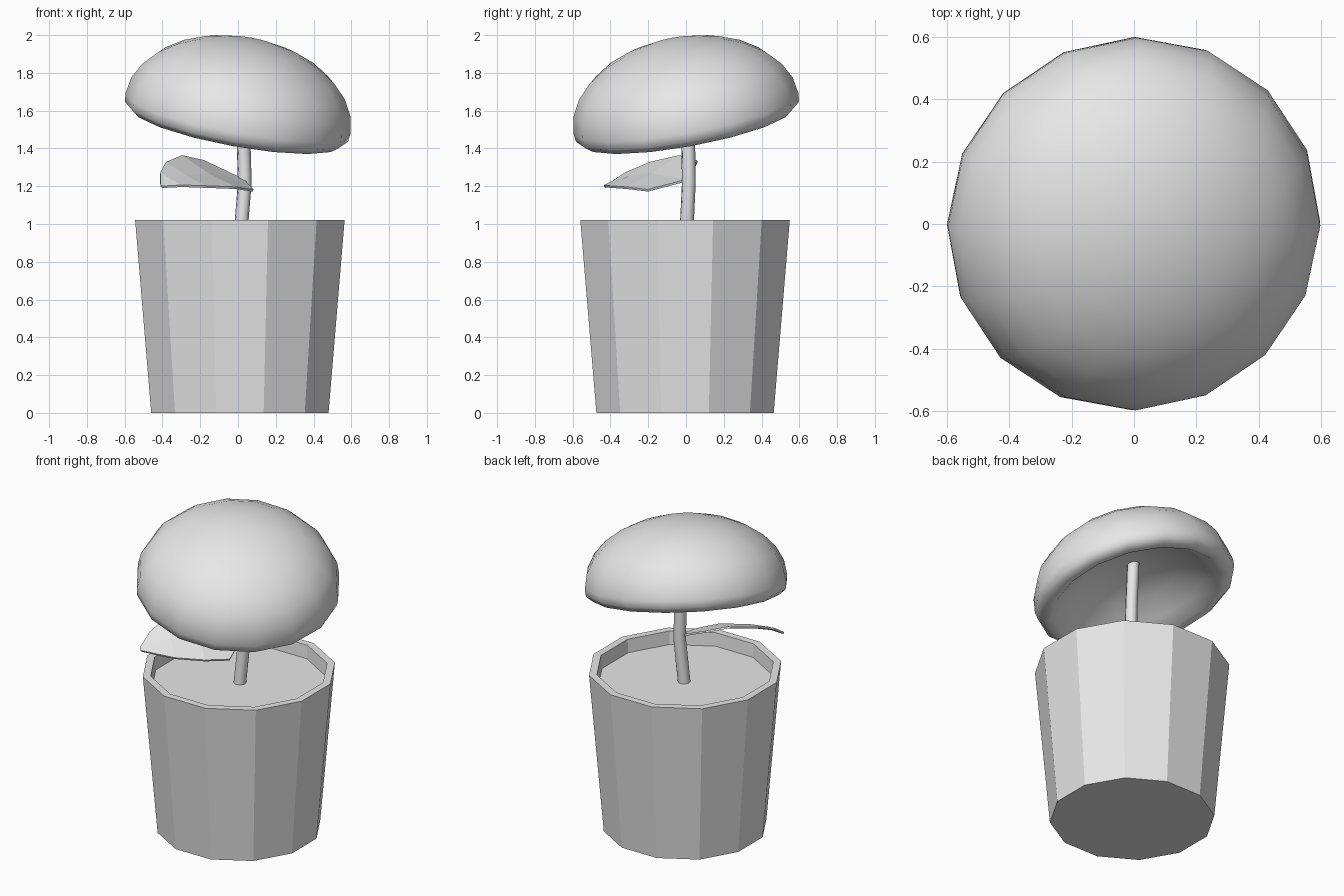
import bpy, bmesh, math
from mathutils import Matrix, Vector

cube = bpy.data.objects.get("Cube")
if cube:
    bpy.data.objects.remove(cube, do_unlink=True)

# One plain grey for everything
grey = bpy.data.materials.new("plain_grey")
grey.use_nodes = True
grey.diffuse_color = (0.8, 0.8, 0.8, 1)
grey.node_tree.nodes["Principled BSDF"].inputs["Base Color"].default_value = (0.8, 0.8, 0.8, 1)


def add_object(name, data):
    data.materials.append(grey)
    obj = bpy.data.objects.new(name, data)
    bpy.context.collection.objects.link(obj)
    return obj


def finish(name, bm, smooth=False):
    bmesh.ops.recalc_face_normals(bm, faces=bm.faces[:])
    for face in bm.faces:
        face.smooth = smooth
    mesh = bpy.data.meshes.new(name)
    bm.to_mesh(mesh)
    bm.free()
    return add_object(name, mesh)


def lathe(name, profile, sides, turn=0.0, smooth=False):
    """Turn a (radius, height) profile around z; radius 0 makes a pole."""
    bm = bmesh.new()
    rings = []
    for r, z in profile:
        if r == 0:
            rings.append([bm.verts.new((0, 0, z))] * sides)
            continue
        angles = [turn + math.tau * i / sides for i in range(sides)]
        rings.append([bm.verts.new((r * math.cos(a), r * math.sin(a), z)) for a in angles])
    for low, high in zip(rings, rings[1:]):
        for i in range(sides):
            j = (i + 1) % sides
            corners = dict.fromkeys((low[i], low[j], high[j], high[i]))
            bm.faces.new(list(corners))
    return finish(name, bm, smooth)


# Faceted pot with a thick rim, and the soil surface inside it
pot = lathe("pot", [(0, 0), (0.486, 0), (0.574, 1.02), (0.527, 1.02), (0.518, 0.9), (0, 0.9)],
            12, math.radians(15))
soil = lathe("soil", [(0, 0.9), (0.516, 0.9), (0.521, 0.935), (0, 0.935)], 12, math.radians(15))
for part in (pot, soil):
    part.location = (0.01, -0.005, 0)

# Bent round stem
curve = bpy.data.curves.new("stem", "CURVE")
curve.dimensions = "3D"
curve.bevel_depth = 0.037
curve.bevel_resolution = 2
curve.use_fill_caps = True
path = [(0.012, 0, 0.92), (0.022, 0.007, 1.05), (0.036, 0.015, 1.22),
        (0.03, 0.012, 1.42), (0.01, 0.005, 1.73)]
spline = curve.splines.new("POLY")
spline.points.add(len(path) - 1)
for point, co in zip(spline.points, path):
    point.co = (*co, 1)
add_object("stem", curve)

# Mushroom cap: half ellipsoid, rolled lip and hollow underside, tilted to the front left
dome = [(0.605 * math.sin(a), 0.4 * math.cos(a))
        for a in (math.pi / 2 * i / 7 for i in range(8))]
under = [(0.6, -0.045), (0.56, -0.077), (0.51, -0.07), (0.43, -0.01),
         (0.3, 0.075), (0.15, 0.125), (0, 0.14)]
dome[0] = (0, 0.4)
cap = lathe("cap", dome + under, 16, smooth=True)
cap.matrix_world = (Matrix.Translation((0, 0, 1.585))
                    @ Matrix.Rotation(math.radians(14.5), 4, Vector((1, 1, 0)).normalized()))

# Leaf: stations of (distance along, half width, height), raised on its rear side
stations = [(0, 0.02, 1.235), (0.1, 0.185, 1.255), (0.25, 0.2, 1.275),
            (0.42, 0.15, 1.26), (0.53, 0.08, 1.235), (0.6, 0.01, 1.2)]
along = Vector((-1, -1, 0)).normalized()
across = Vector((-1, 1, 0)).normalized() + Vector((0, 0, 0.42))
bm = bmesh.new()
rows = []
for s, w, z in stations:
    middle = Vector((0.02, 0, z)) + along * s
    rows.append([bm.verts.new(middle + across * w * side - Vector((0, 0, 0.06 * w * (side == 0))))
                 for side in (-1, 0, 1)])
for a, b in zip(rows, rows[1:]):
    for i in range(2):
        bm.faces.new((a[i], a[i + 1], b[i + 1], b[i]))
leaf = finish("leaf", bm)
solid = leaf.modifiers.new("thickness", "SOLIDIFY")
solid.thickness = 0.012
solid.offset = 0
